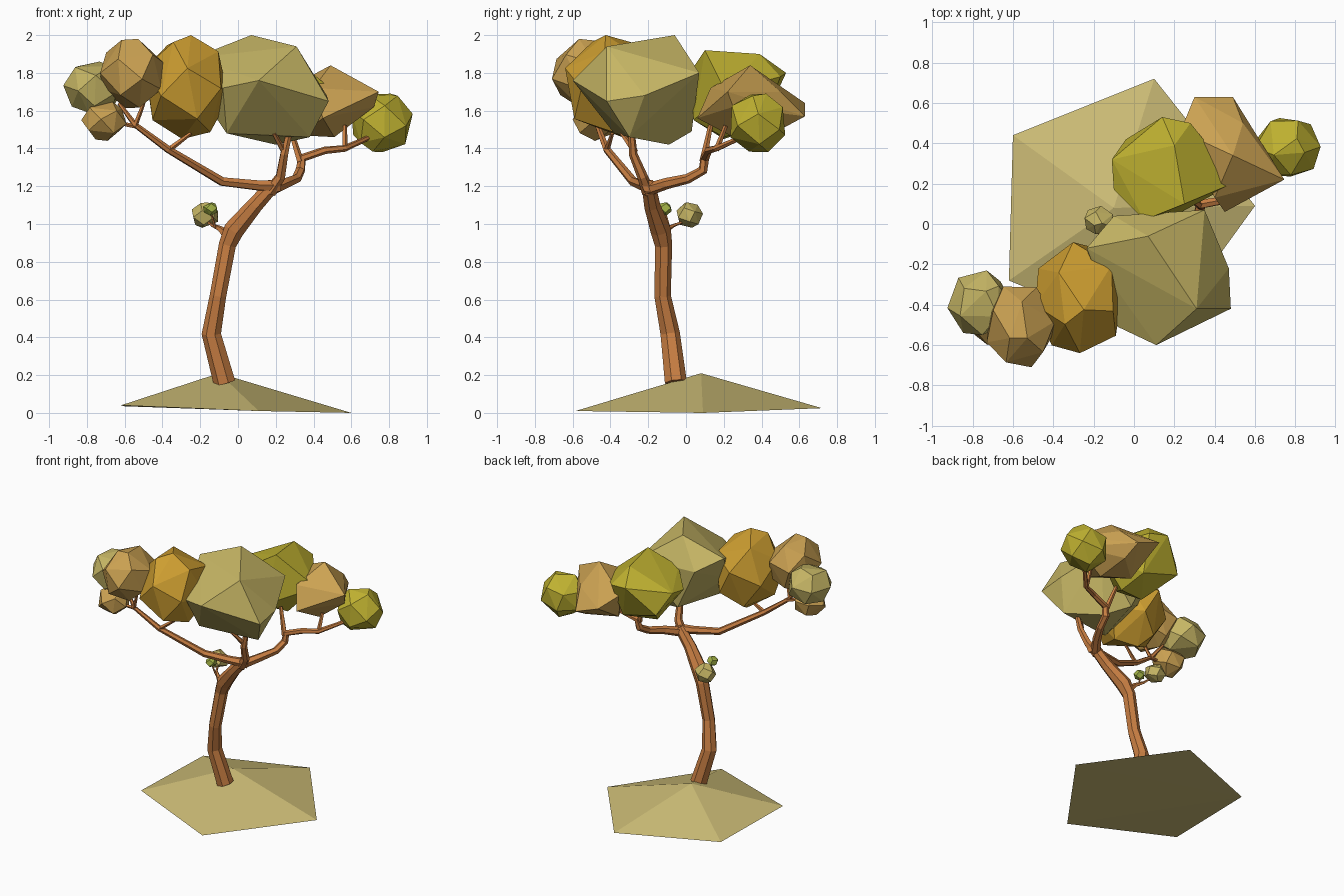
import bpy, bmesh, math
from mathutils import Vector


def material(name, rgb):
    m = bpy.data.materials.new(name)
    m.diffuse_color = (*rgb, 1)
    return m


BARK = material("bark", (0.58, 0.21, 0.055))
SAND = material("sand", (0.60, 0.50, 0.18))
OLIVE = material("olive", (0.57, 0.47, 0.13))
GOLD = material("gold", (0.61, 0.34, 0.03))
TAN = material("tan", (0.60, 0.36, 0.085))
LIME = material("lime", (0.52, 0.44, 0.03))
GREEN = material("green", (0.36, 0.44, 0.06))


def add(name, bm, mat):
    bmesh.ops.recalc_face_normals(bm, faces=bm.faces)
    me = bpy.data.meshes.new(name)
    bm.to_mesh(me)
    bm.free()
    me.materials.append(mat)
    ob = bpy.data.objects.new(name, me)
    bpy.context.collection.objects.link(ob)
    return ob


def hull(name, points, mat):
    bm = bmesh.new()
    for p in points:
        bm.verts.new(p)
    bmesh.ops.convex_hull(bm, input=bm.verts[:])
    loose = [v for v in bm.verts if not v.link_faces]
    bmesh.ops.delete(bm, geom=loose, context='VERTS')
    return add(name, bm, mat)


def foliage(name, lo, hi, mat, n=14, pole=(0, 0, 1), spin=0.0):
    """Faceted clump: evenly spread points about a pole, fitted to a box."""
    turn = Vector(pole).to_track_quat('Z', 'Y')
    pts = []
    for i in range(n):
        z = 1 - 2 * i / (n - 1)
        r = math.sqrt(max(0, 1 - z * z))
        a = spin + i * 2.39996
        pts.append(turn @ Vector((r * math.cos(a), r * math.sin(a), z)))
    mn = [min(p[k] for p in pts) for k in range(3)]
    mx = [max(p[k] for p in pts) for k in range(3)]
    return hull(name, [[lo[k] + (p[k] - mn[k]) / (mx[k] - mn[k]) * (hi[k] - lo[k])
                        for k in range(3)] for p in pts], mat)


def limb(name, path, sides=6):
    """Tapering tube through (x, y, z, radius) stations."""
    bm = bmesh.new()
    pts = [Vector(p[:3]) for p in path]
    side = Vector((0.3, -1, 0.1))
    rings = []
    for i, p in enumerate(pts):
        a = (p - pts[i - 1]).normalized() if i else Vector()
        b = (pts[i + 1] - p).normalized() if i < len(pts) - 1 else Vector()
        t = (a + b).normalized()
        side = (side - t * side.dot(t)).normalized()
        up = t.cross(side)
        rings.append([bm.verts.new(p + path[i][3] * (side * math.cos(w) + up * math.sin(w)))
                      for w in (2 * math.pi * k / sides for k in range(sides))])
    for r, s in zip(rings, rings[1:]):
        for k in range(sides):
            j = (k + 1) % sides
            bm.faces.new((r[k], r[j], s[j], s[k]))
    bm.faces.new(rings[0])
    bm.faces.new(rings[-1])
    return add(name, bm, BARK)


# Five-sided mound
hull("ground_mound", [(-0.10, 0.08, 0.21), (-0.60, 0.44, 0.035), (0.10, 0.72, 0.025),
                      (0.60, 0.09, 0.0), (0.11, -0.585, 0.01), (-0.62, -0.28, 0.04)], SAND)

# Trunk and main branches
limb("trunk", [(-0.07, -0.055, 0.16, 0.06), (-0.14, -0.085, 0.42, 0.053),
               (-0.105, -0.125, 0.62, 0.045), (-0.055, -0.12, 0.89, 0.047),
               (-0.02, -0.135, 0.97, 0.056), (0.09, -0.18, 1.10, 0.044),
               (0.19, -0.2, 1.21, 0.038)], 7)
limb("left_branch", [(0.22, -0.2, 1.20, 0.035), (0.10, -0.23, 1.205, 0.029),
                     (-0.085, -0.28, 1.225, 0.025), (-0.37, -0.42, 1.395, 0.02),
                     (-0.545, -0.47, 1.525, 0.015), (-0.63, -0.44, 1.64, 0.01)])
limb("middle_branch", [(0.17, -0.2, 1.17, 0.035), (0.225, -0.23, 1.25, 0.028),
                       (0.245, -0.28, 1.37, 0.023), (0.28, -0.29, 1.52, 0.015)])
limb("right_branch", [(0.17, -0.21, 1.18, 0.035), (0.25, -0.1, 1.215, 0.03),
                      (0.31, 0.01, 1.24, 0.026), (0.33, 0.09, 1.285, 0.026),
                      (0.34, 0.10, 1.35, 0.024), (0.46, 0.12, 1.39, 0.02),
                      (0.565, 0.16, 1.40, 0.018), (0.72, 0.32, 1.47, 0.012)])

# Twigs holding the clumps
twigs = [
    [(-0.37, -0.42, 1.39, 0.016), (-0.25, -0.39, 1.48, 0.01)],
    [(-0.545, -0.47, 1.52, 0.014), (-0.50, -0.50, 1.64, 0.01)],
    [(-0.53, -0.46, 1.515, 0.013), (-0.64, -0.49, 1.535, 0.01)],
    [(0.245, -0.27, 1.38, 0.018), (0.19, -0.34, 1.48, 0.012)],
    [(0.33, 0.09, 1.33, 0.02), (0.27, 0.13, 1.52, 0.013)],
    [(0.565, 0.16, 1.39, 0.016), (0.565, 0.21, 1.52, 0.012)],
    [(-0.04, -0.12, 0.92, 0.032), (-0.095, -0.10, 0.975, 0.016),
     (-0.14, -0.06, 0.995, 0.009), (-0.17, 0.01, 1.02, 0.006)],
    [(-0.12, -0.09, 0.98, 0.008), (-0.147, -0.112, 1.07, 0.004)],
]
for i, path in enumerate(twigs):
    limb(f"twig_{i + 1}", path, 5)

# Three largest irregular clumps
hull("crown_front", [(0.07, -0.06, 2.0), (0.31, -0.42, 1.94), (-0.235, -0.12, 1.88),
                     (0.11, -0.6, 1.76), (-0.08, -0.51, 1.72), (0.48, -0.42, 1.65),
                     (0.47, -0.22, 1.68), (0.35, 0.07, 1.8), (-0.1, 0.04, 1.8),
                     (-0.21, -0.2, 1.7), (-0.06, -0.38, 1.48), (0.2, -0.09, 1.42),
                     (0.38, -0.3, 1.46), (0.05, 0.03, 1.49)], OLIVE)
hull("crown_back", [(0.25, 0.1, 1.92), (0.2, 0.39, 1.9), (-0.11, 0.32, 1.75),
                    (-0.1, 0.17, 1.72), (0.05, 0.02, 1.8), (0.51, 0.21, 1.7),
                    (0.28, 0.5, 1.78), (0.14, 0.53, 1.8), (-0.04, 0.42, 1.6),
                    (0.1, 0.2, 1.45), (0.28, 0.2, 1.46), (0.25, 0.4, 1.52),
                    (0.2, 0.04, 1.55)], LIME)
hull("crown_right", [(0.49, 0.34, 1.84), (0.3, 0.63, 1.64), (0.49, 0.63, 1.57),
                     (0.54, 0.5, 1.7), (0.745, 0.22, 1.7), (0.72, 0.25, 1.62),
                     (0.45, 0.06, 1.56), (0.4, 0.13, 1.72), (0.23, 0.46, 1.7),
                     (0.51, 0.25, 1.46), (0.32, 0.35, 1.47), (0.5, 0.5, 1.5)], TAN)

# Rounder clumps
foliage("crown_gold", (-0.49, -0.64, 1.45), (-0.05, -0.09, 2.0), GOLD, 18, (0.1, -0.2, 1), 0.9)
foliage("crown_far_right", (0.6, 0.235, 1.38), (0.925, 0.525, 1.69), LIME, 18, (0.3, 0.3, 1), 0.5)
foliage("crown_left", (-0.73, -0.71, 1.615), (-0.39, -0.31, 1.98), TAN, 18, (0.2, -0.3, 1), 0.2)
foliage("crown_far_left", (-0.925, -0.55, 1.59), (-0.6, -0.23, 1.86), OLIVE, 18, (0.2, 0.4, 1), 1.7)
foliage("crown_low_left", (-0.83, -0.6, 1.44), (-0.59, -0.37, 1.645), TAN, 16, (0.4, 0.1, 1), 2.4)
foliage("sprig_clump", (-0.245, -0.05, 0.98), (-0.105, 0.09, 1.115), OLIVE, 16, (0.2, -0.2, 1), 0.3)
foliage("sprig_bud", (-0.185, -0.15, 1.045), (-0.11, -0.075, 1.115), GREEN, 14, (0.1, 0.3, 1), 1.0)
